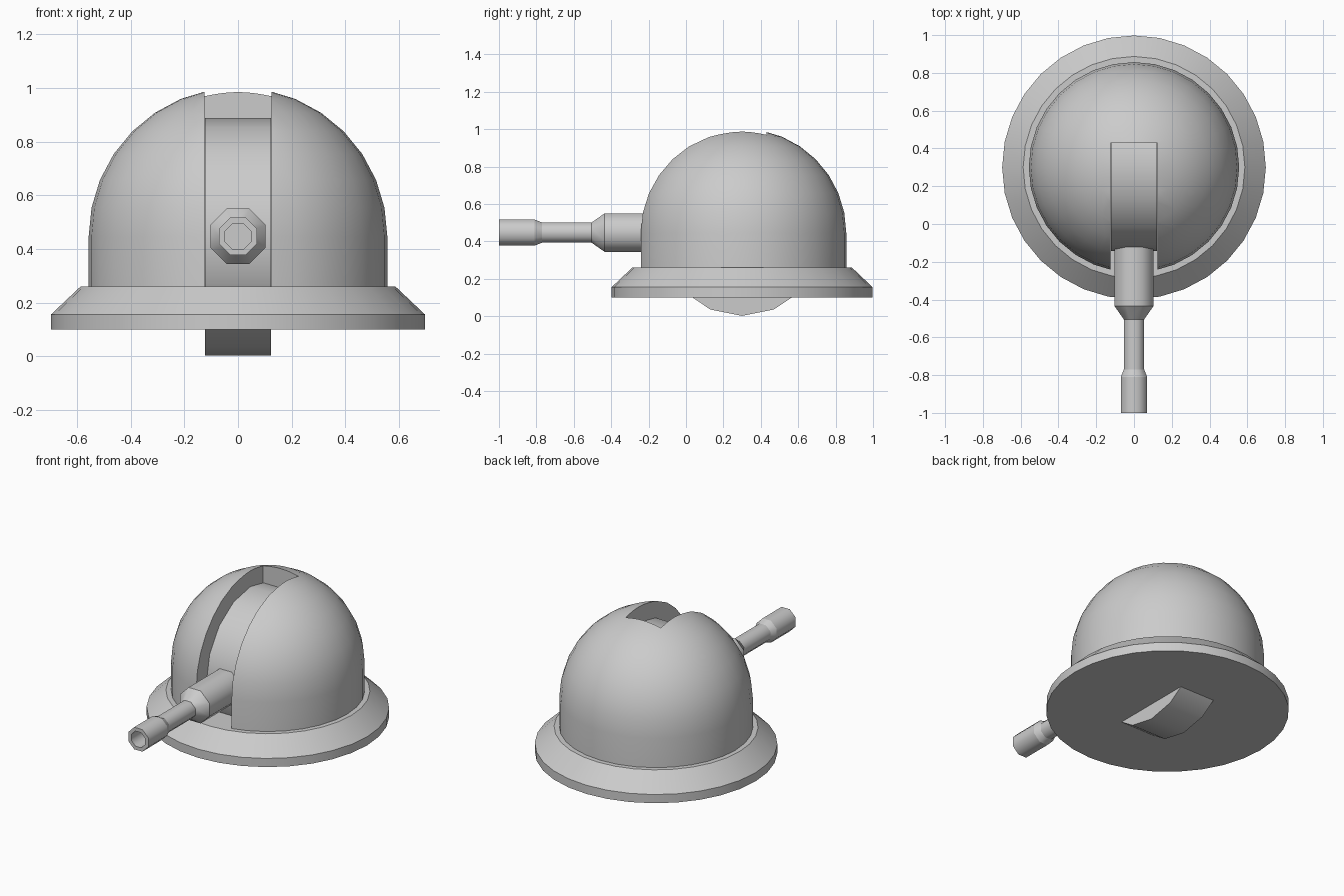
import bpy, bmesh, math
from mathutils import Matrix

if "Cube" in bpy.data.objects:
    bpy.data.objects.remove(bpy.data.objects["Cube"])

CY, CZ = 0.30, 0.445   # pivot centre of the dome, drum and barrel


def lathe(name, profile, sides, matrix, offset=0.0):
    """Spin (radius, height) points around local z; hard edges only on ring creases."""
    bm = bmesh.new()
    rings = []
    for r, h in profile:
        rings.append([bm.verts.new((r * math.cos(a), r * math.sin(a), h))
                      for a in (math.tau * i / sides + offset for i in range(sides))])
    for lo, hi in zip(rings, rings[1:]):
        for i in range(sides):
            j = (i + 1) % sides
            bm.faces.new((lo[i], lo[j], hi[j], hi[i]))
    bmesh.ops.remove_doubles(bm, verts=bm.verts[:], dist=1e-5)
    bmesh.ops.recalc_face_normals(bm, faces=bm.faces[:])
    for f in bm.faces:
        f.smooth = True
    for e in bm.edges:
        level = abs(e.verts[0].co.z - e.verts[1].co.z) < 1e-5
        e.smooth = not (level and e.calc_face_angle(0) > math.radians(15))
    bm.transform(matrix)
    mesh = bpy.data.meshes.new(name)
    bm.to_mesh(mesh)
    bm.free()
    ob = bpy.data.objects.new(name, mesh)
    bpy.context.collection.objects.link(ob)
    return ob


upright = Matrix.Translation((0, CY, 0))
sideways = Matrix.Translation((0, CY, CZ)) @ Matrix.Rotation(math.pi / 2, 4, 'Y')
forward = Matrix.Translation((0, 0, CZ + 0.002)) @ Matrix.Rotation(math.pi / 2, 4, 'X')

# Bevelled base disc
lathe("base_ring", [(0, 0.10), (0.698, 0.10), (0.698, 0.155), (0.587, 0.26), (0, 0.26)],
      32, upright)

# Dome: short cylinder wall topped by a hemisphere
R = 0.557
arc = [(R * math.cos(a), CZ + R * math.sin(a))
       for a in (math.pi / 2 * i / 8 for i in range(8))]
dome = lathe("dome", [(0, 0.2), (R, 0.2)] + arc + [(0, CZ + R)], 32, upright)

# Slot cut from the front up and over the crown
bpy.ops.mesh.primitive_cube_add(size=1, location=(0, -0.035, 0.65))
cutter = bpy.context.object
cutter.name = "slot_cutter"
cutter.scale = (0.248, 0.93, 1.2)
cut = dome.modifiers.new("slot", 'BOOLEAN')
cut.operation = 'DIFFERENCE'
cut.solver = 'EXACT'
cut.object = cutter
bpy.ops.object.select_all(action='DESELECT')
dome.select_set(True)
bpy.context.view_layer.objects.active = dome
bpy.ops.object.modifier_apply(modifier=cut.name)
bpy.ops.object.shade_smooth_by_angle(angle=math.radians(30))
bpy.data.objects.remove(cutter)

# Rotating drum inside the slot, poking out below the base
lathe("pivot_drum", [(0, -0.1225), (CZ - 0.002, -0.1225), (CZ - 0.002, 0.1225), (0, 0.1225)],
      16, sideways)

# Eight-sided barrel with sleeve, thin tube and hollow muzzle
k = 1 / math.cos(math.pi / 8)   # flat-to-flat radius to corner radius
barrel = [(0, 0.0), (0.103, 0.0), (0.103, 0.435), (0.054, 0.505), (0.054, 0.77),
          (0.070, 0.81), (0.070, 1.0), (0.048, 1.0), (0.048, 0.88), (0, 0.88)]
lathe("barrel", [(r * k, h) for r, h in barrel], 8, forward, math.pi / 8)
